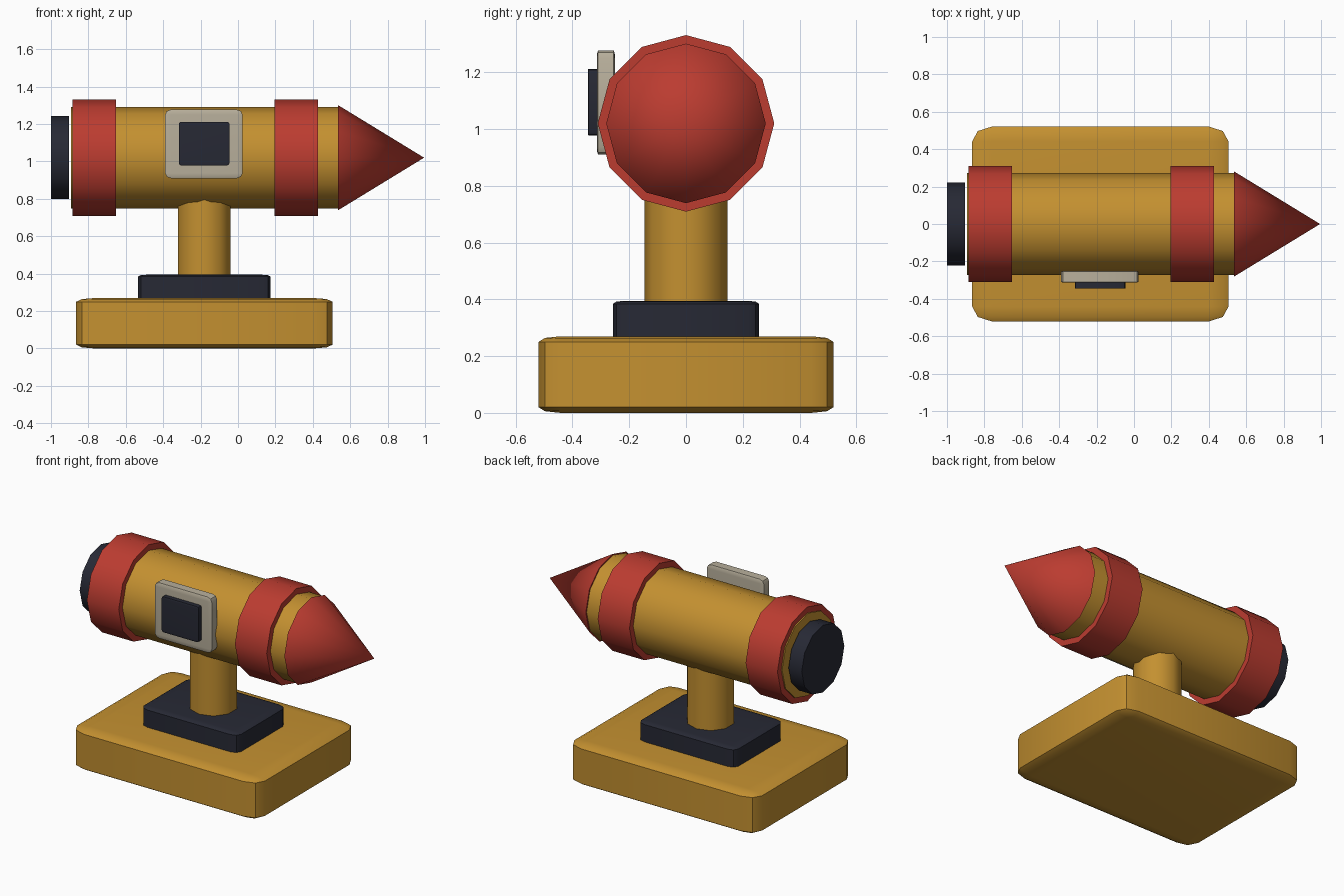
import bpy
from math import radians

if "Cube" in bpy.data.objects:
    bpy.data.objects.remove(bpy.data.objects["Cube"])


def material(name, rgb):
    m = bpy.data.materials.new(name)
    m.diffuse_color = (*rgb, 1)
    m.use_nodes = True
    m.node_tree.nodes["Principled BSDF"].inputs["Base Color"].default_value = m.diffuse_color
    return m


YELLOW = material("yellow", (0.55, 0.28, 0.03))
RED = material("red", (0.50, 0.045, 0.03))
DARK = material("dark", (0.02, 0.022, 0.035))
CREAM = material("cream", (0.48, 0.43, 0.33))


def finish(name, mat):
    o = bpy.context.object
    o.name = name
    o.data.materials.append(mat)
    bpy.ops.object.shade_smooth_by_angle(angle=radians(40))
    return o


def rounded_box(name, lo, hi, mat, bevel=0.15):
    # the bevel is stretched along with the box, so thin sides get small bevels
    bpy.ops.mesh.primitive_cube_add(size=2)
    o = bpy.context.object
    b = o.modifiers.new("bevel", "BEVEL")
    b.width, b.segments = bevel, 2
    bpy.ops.object.modifier_apply(modifier=b.name)
    o.location = [(a + c) / 2 for a, c in zip(lo, hi)]
    o.scale = [(c - a) / 2 for a, c in zip(lo, hi)]
    bpy.ops.object.transform_apply(location=False, rotation=False, scale=True)
    return finish(name, mat)


def barrel_part(name, x0, x1, r0, r1, mat):
    # 12-sided round part along x
    bpy.ops.mesh.primitive_cone_add(vertices=12, radius1=r0, radius2=r1, depth=x1 - x0,
                                    location=((x0 + x1) / 2, 0, 1.02),
                                    rotation=(0, radians(90), 0))
    return finish(name, mat)


# stand
rounded_box("base", (-0.865, -0.52, 0), (0.505, 0.52, 0.27), YELLOW)
rounded_box("plinth", (-0.535, -0.257, 0.25), (0.175, 0.257, 0.395), DARK)
bpy.ops.mesh.primitive_cylinder_add(vertices=10, radius=0.147, depth=0.48,
                                    location=(-0.18, 0, 0.60))
finish("post", YELLOW)

# barrel with bands, nose and end cap
barrel_part("barrel", -0.892, 0.54, 0.272, 0.272, YELLOW)
for name, x0, x1 in (("rear_band", -0.885, -0.653), ("front_band", 0.195, 0.427)):
    barrel_part(name, x0, x1, 0.311, 0.311, RED)
barrel_part("nose_cone", 0.535, 0.995, 0.281, 0, RED)
barrel_part("end_cap", -1.0, -0.904, 0.222, 0.222, DARK)

# side panel with screen
rounded_box("panel", (-0.39, -0.314, 0.91), (0.025, -0.25, 1.277), CREAM)
rounded_box("screen", (-0.316, -0.346, 0.978), (-0.046, -0.305, 1.212), DARK, 0.1)
